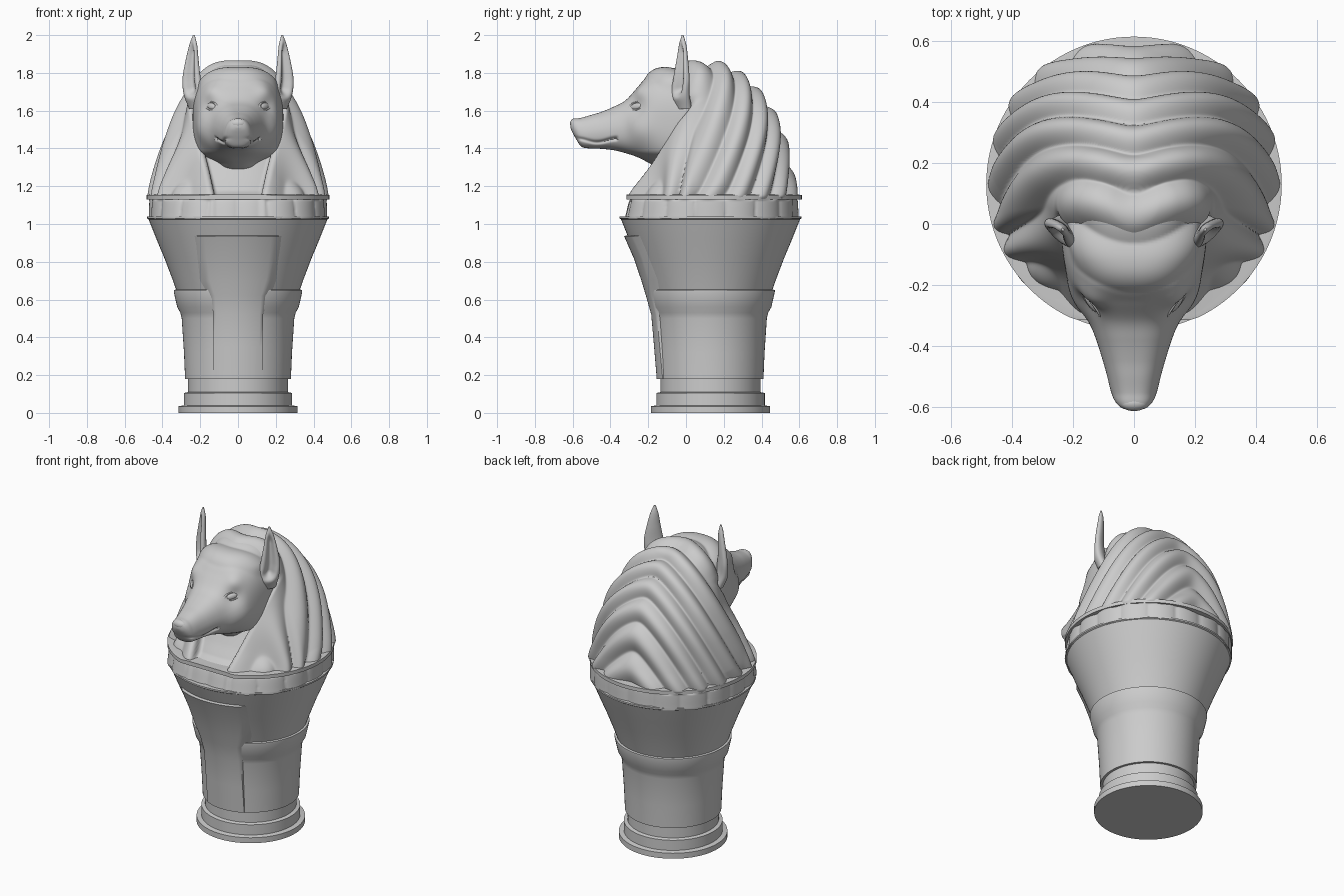
import bpy, bmesh, math
from mathutils import Vector, Matrix

if "Cube" in bpy.data.objects:
    bpy.data.objects.remove(bpy.data.objects["Cube"])

CY = 0.13  # y of the jar axis

def gauss(d, w):
    return math.exp(-(d / w) ** 2)

def ramp(t):
    t = max(0.0, min(1.0, t))
    return t * t * (3 - 2 * t)

def spline(rows, t):
    """Smooth interpolation of table rows keyed on their first column."""
    i = 0
    while i < len(rows) - 2 and t > rows[i + 1][0]:
        i += 1
    a, b = rows[i], rows[i + 1]
    p, n = rows[max(i - 1, 0)], rows[min(i + 2, len(rows) - 1)]
    h = b[0] - a[0]
    u = (t - a[0]) / h
    out = []
    for k in range(1, len(a)):
        m0 = (b[k] - p[k]) / (b[0] - p[0]) * h
        m1 = (n[k] - a[k]) / (n[0] - a[0]) * h
        out.append((2*u**3 - 3*u*u + 1) * a[k] + (u**3 - 2*u*u + u) * m0
                   + (3*u*u - 2*u**3) * b[k] + (u**3 - u*u) * m1)
    return out

def loft(name, rings, angle=35, bump=None):
    """Skin closed rings of points; bump(co) displaces along the normal."""
    bm = bmesh.new()
    vs = [[bm.verts.new(p) for p in r] for r in rings]
    n = len(rings[0])
    for a, b in zip(vs, vs[1:]):
        for i in range(n):
            bm.faces.new((a[i], a[(i + 1) % n], b[(i + 1) % n], b[i]))
    bm.faces.new(vs[0])
    bm.faces.new(vs[-1])
    bmesh.ops.recalc_face_normals(bm, faces=bm.faces[:])
    if bump:
        bm.normal_update()
        for v, d in [(v, v.normal * bump(v.co)) for v in bm.verts]:
            v.co += d
    me = bpy.data.meshes.new(name)
    bm.to_mesh(me)
    bm.free()
    ob = bpy.data.objects.new(name, me)
    bpy.context.collection.objects.link(ob)
    bpy.ops.object.select_all(action='DESELECT')
    ob.select_set(True)
    bpy.context.view_layer.objects.active = ob
    bpy.ops.object.shade_smooth_by_angle(angle=math.radians(angle))
    return ob

def lathe(name, profile, n=96, front=-1):
    return loft(name, [[(r * math.cos(2*math.pi*i/n), max(front, CY + r * math.sin(2*math.pi*i/n)), z)
                        for i in range(n)] for r, z in profile], 25)

def oval(n, e):
    """Unit superellipse."""
    for i in range(n):
        a = 2 * math.pi * (i + 0.5) / n
        c, s = math.cos(a), math.sin(a)
        yield (math.copysign(abs(c) ** (2 / e), c), math.copysign(abs(s) ** (2 / e), s))

def shape(name, matrix, size, mirror=True):
    """Place the primitive that was just added."""
    ob = bpy.context.object
    ob.name = name
    ob.data.transform(matrix @ Matrix.Diagonal((*size, 1)))
    bpy.ops.object.shade_smooth()
    if mirror:
        ob.modifiers.new("mirror", 'MIRROR')

# stepped foot, jar body with raised band, flat lid ring
lathe("foot", [(.315, 0), (.315, .035), (.287, .04), (.287, .105), (.265, .11), (.265, .19)])
lathe("jar_body", [(.25, .18), (.28, .18), (.286, .32), (.298, .5), (.305, .53), (.322, .56),
                   (.34, .64), (.34, .65), (.328, .653), (.348, .71), (.39, .82), (.432, .92),
                   (.474, 1.025), (.482, 1.03), (.482, 1.04), (.43, 1.04)])
lathe("lid_ring", [(.47, 1.13), (.485, 1.13), (.485, 1.153), (.47, 1.155)], front=-.315)

# raised panel on the front of the jar, wider at the top, with sloping sides
panel_rows = [(.18, .285, .13), (.35, .299, .13), (.52, .314, .132), (.62, .342, .14),
              (.70, .366, .17), (.82, .407, .19), (.936, .458, .2), (.94, .44, .2)]
panel = []
for z, r, hw in panel_rows:
    slope = .06 * ramp((z - .55) / .15)
    outer = [(hw * (i / 8 - 1), r) for i in range(17)]
    inner = [((hw + slope) * (1 - i / 8), r - .035) for i in range(17)]
    panel.append([(x, CY - math.sqrt(q * q - x * x), z) for x, q in outer + inner])
loft("front_panel", panel, 50)

# wig: z, half width, front y, back y
wig_rows = [(1.03, .465, -.335, .592), (1.15, .46, -.30, .585), (1.25, .44, -.235, .56),
            (1.4, .395, -.15, .53), (1.5, .357, -.105, .50), (1.6, .312, -.075, .45),
            (1.7, .255, -.065, .38), (1.78, .197, -.07, .30), (1.825, .14, -.06, .23),
            (1.845, .08, 0, .17), (1.85, .01, .06, .09)]

def gap(x, z):
    """1 between the two front lappets, 0 on the hair."""
    return ramp((.145 + .25 * max(0, z - 1.15) - abs(x)) / .04)

def strands(co):
    x, y, z = co
    ax = math.sqrt(x * x + .002)
    p = y - .62 * z - .6 * min(ax, .45) - .25 * max(0, z - 1.6) * (z - 1.6)
    p -= .5 * ax * ramp((.05 - y) / .25) * ramp((1.7 - z) / .2)
    hair = math.sqrt(math.sin(math.pi * p / .155) ** 2 + .01)
    front = gap(x, z) if y < CY and z < 1.6 else 0
    hair = .042 * (hair - .55) * (1 - .95 * front)
    # bundle ends below the ring
    ends = .014 * (math.sqrt(abs(math.sin(9 * math.atan2(x, CY - y)))) - .5)
    k = ramp((z - 1.12) / .03)
    return hair * k + ends * (1 - k)

wig = []
for z in [1.03 + .75 * i / 130 for i in range(130)] + \
         [1.78 + .07 * math.sin(math.pi / 2 * i / 30) for i in range(31)]:
    w, f, b = spline(wig_rows, z)
    ring = []
    for c, s in oval(320, 2.2):
        x, y = w * c, (f + b) / 2 + (b - f) / 2 * s
        if y < CY:
            y += gap(x, z) * (.015 + .055 * ramp((z - 1.12) / .06)) * ramp((1.7 - z) / .2)
        ring.append((x, y, z))
    wig.append(ring)
loft("wig", wig, 60, strands)

# head: y, half width, top z, bottom z
head_rows = [(-.612, .012, 1.54, 1.51), (-.605, .038, 1.552, 1.492), (-.585, .06, 1.558, 1.455),
             (-.555, .074, 1.562, 1.41), (-.50, .088, 1.578, 1.40), (-.45, .102, 1.593, 1.398),
             (-.38, .124, 1.622, 1.39), (-.32, .148, 1.655, 1.375), (-.26, .183, 1.72, 1.355),
             (-.2, .21, 1.788, 1.325), (-.12, .23, 1.82, 1.28), (-.02, .24, 1.835, 1.25),
             (.1, .235, 1.835, 1.21)]
head = []
for i in range(111):
    y = -.612 + .712 * (i / 110) ** 1.25
    w, t, b = spline(head_rows, y)
    mouth = 1.442 + .01 * math.sin(y * 30)
    ring = []
    for c, s in oval(112, 2.6):
        z = (t + b) / 2 + (t - b) / 2 * s
        x = w * c * (1 - .14 * max(0, s) * ramp((-.1 - y) / .2))
        x *= 1 - .38 * ramp((1.385 - z) / .07) * ramp((y + .34) / .1)  # throat
        if -.6 < y < -.36:  # mouth crease
            x *= 1 - .13 * gauss(z - mouth, .009)
        ring.append((x, y, z))
    head.append(ring)

def face(co):
    x, y, z = co
    q = Vector((abs(x), y, z))
    d = -.016 * gauss((q - Vector((.15, -.26, 1.622))).length, .05)   # socket
    d += .016 * gauss((q - Vector((.13, -.23, 1.69))).length, .045)   # brow
    d += .012 * gauss((q - Vector((.19, -.24, 1.5))).length, .07)     # cheek
    if z > 1.68 and y > -.3:  # hair waves over the crown
        p = y - 2.2 * x * x + .235
        d += (.02 * abs(math.sin(math.pi * p / .17)) - .006) * ramp(p / .02) * ramp((z - 1.7) / .06)
    return d

head_ob = loft("head", head, 45, face)
bpy.ops.mesh.primitive_uv_sphere_add(segments=24, ring_count=16)
shape("nose", Matrix.Translation((0, -.588, 1.532)), (.045, .026, .027), False)

# slanted eyes with lids, set on the head surface
spot = min((v for v in head_ob.data.vertices if v.co.y < -.1 and v.co.x > 0),
           key=lambda v: (v.co.x - .142) ** 2 + (v.co.z - 1.622) ** 2)
normal = spot.normal.copy()
side = Vector((0, 0, 1)).cross(normal).normalized()
rot = Matrix((side, normal.cross(side), normal)).transposed().to_4x4()
place = Matrix.Translation(spot.co) @ rot @ Matrix.Rotation(math.radians(12), 4, 'Z')
bpy.ops.mesh.primitive_uv_sphere_add(segments=24, ring_count=16)
shape("eye", place, (.034, .017, .01))
bpy.ops.mesh.primitive_torus_add(major_segments=32, minor_segments=8, minor_radius=.2)
shape("eyelid", place, (.048, .022, .03))

# upright ears, thin and turned outward, hollow in front: z, centre x, y, width, thickness
ear_rows = [(1.61, .215, -.01, .05, .035), (1.69, .236, -.03, .062, .036), (1.77, .246, -.025, .058, .03),
            (1.87, .243, -.02, .04, .024), (1.95, .237, -.018, .023, .016), (2.0, .234, -.018, .005, .004)]
ear = []
for i in range(41):
    z = 1.61 + .39 * i / 40
    cx, cy, wide, thick = spline(ear_rows, z)
    ring = []
    for c, s in oval(48, 2):
        dent = 1.4 * gauss(c, .5) if s < 0 else 0
        dent *= ramp((z - 1.66) / .06) * ramp((1.98 - z) / .08)
        u, v = wide * c, thick * (s + dent)
        ring.append((cx + .77 * u - .64 * v, cy + .64 * u + .77 * v, z))
    ear.append(ring)
loft("ear", ear, 50).modifiers.new("mirror", 'MIRROR')
